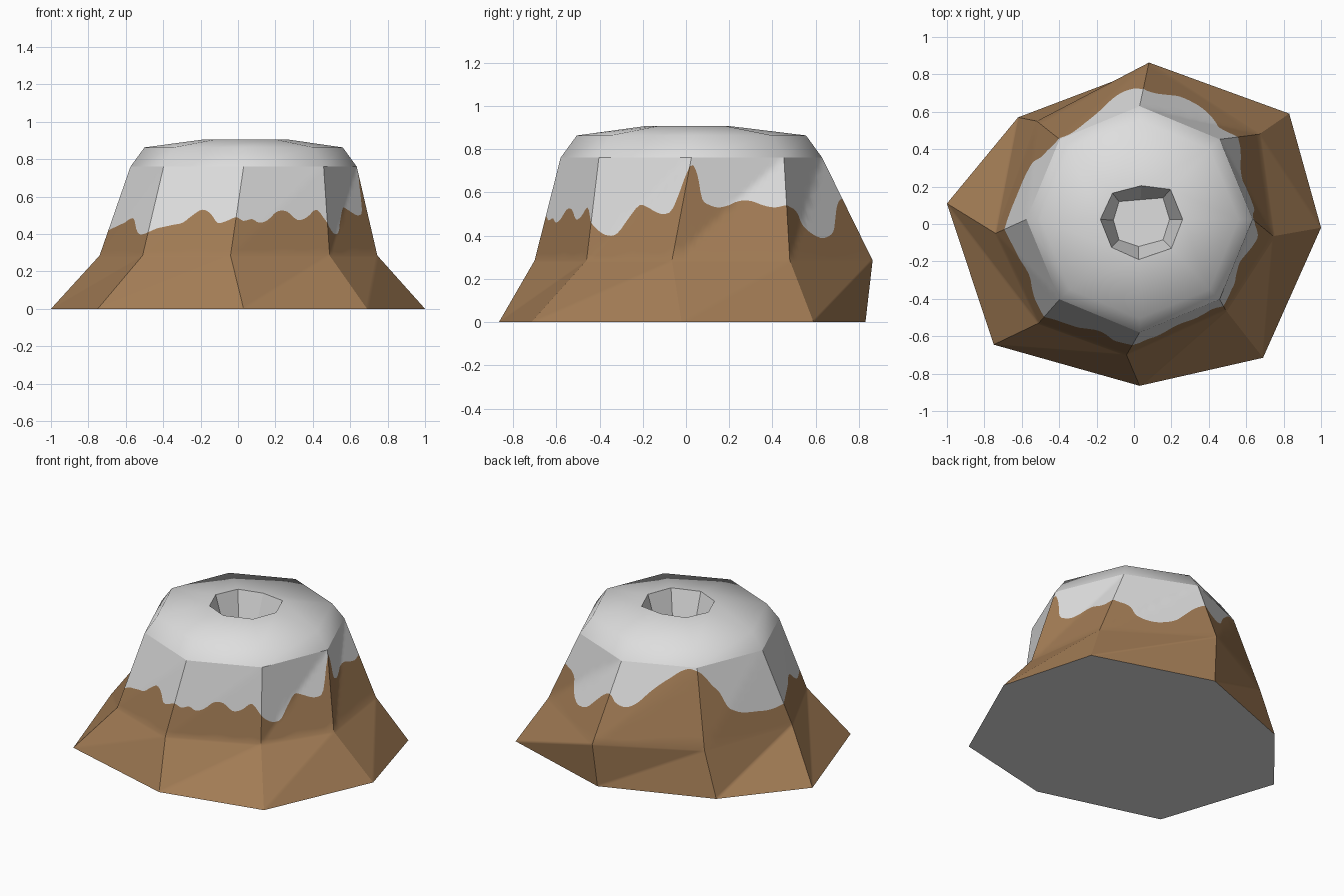
import bpy
import math

if "Cube" in bpy.data.objects:
    bpy.data.objects.remove(bpy.data.objects["Cube"])


def material(name, rgb):
    m = bpy.data.materials.new(name)
    m.diffuse_color = (*rgb, 1)
    m.use_nodes = True
    m.node_tree.nodes["Principled BSDF"].inputs["Base Color"].default_value = m.diffuse_color
    return m


rock = material("brown rock", (0.36, 0.2, 0.09))
snow = material("white snow", (0.73, 0.73, 0.73))


def make(name, verts, faces, mats, indices=None, smooth=False):
    me = bpy.data.meshes.new(name)
    me.from_pydata(verts, [], faces)
    for m in mats:
        me.materials.append(m)
    for i, p in enumerate(me.polygons):
        p.material_index = indices[i] if indices else 0
        p.use_smooth = smooth
    me.update()
    ob = bpy.data.objects.new(name, me)
    bpy.context.collection.objects.link(ob)
    return ob


CX, CY = 0.03, 0.025


def octagon(r, z):
    # starts at the left corner, runs counter-clockwise past the front
    return [(CX + r * math.cos(math.pi + k * math.pi / 4),
             CY + r * math.sin(math.pi + k * math.pi / 4), z) for k in range(8)]


def at(points, z):
    return [(x, y, z) for x, y in points]


# Irregular eight-sided rings of the slope
base = at([(-1, .11), (-.75, -.645), (.03, -.865), (.69, -.715),
           (1, -.02), (.83, .59), (.065, .83), (-.62, .57)], 0)
knee = at([(-.74, -.05), (-.51, -.53), (-.04, -.70), (.49, -.46),
           (.745, -.065), (.67, .48), (.08, .863), (-.52, .55)], .285)
shoulder = octagon(.605, .76)
brow = octagon(.53, .863)
rim = at([(-.18, .025), (-.12, -.125), (.025, -.19), (.2, -.13),
          (.26, .025), (.195, .185), (.04, .205), (-.115, .165)], .906)
floor = at([(-.11, .02), (-.08, -.085), (.025, -.12), (.155, -.085),
            (.19, .025), (.155, .14), (.035, .13), (-.08, .12)], .68)

# Height of the snow line, ten samples per side
line = [
    .42, .43, .44, .45, .46, .48, .48, .43, .40, .40,
    .41, .43, .44, .45, .46, .50, .53, .51, .46, .47,
    .49, .47, .48, .46, .475, .52, .52, .475, .49, .53,
    .46, .42, .40, .41, .48, .54, .53, .51, .50, .53,
    .72, .68, .57, .54, .53, .54, .56, .56, .54, .53,
    .54, .53, .52, .49, .42, .39, .395, .42, .48, .54,
    .57, .53, .51, .51, .54, .60, .65, .69, .73, .75,
    .74, .70, .64, .59, .50, .45, .43, .42, .41, .41]


def snow_height(u):
    i, t = int(u), u - int(u)
    a, b, c, d = (line[(i + k) % 80] for k in (-1, 0, 1, 2))
    h = b + .5 * t * (c - a + t * (2*a - 5*b + 4*c - d + t * (3*(b - c) + d - a)))
    return min(h, .755)


def fold(lo, hi, k, t, f):
    # point on a side folded along its rising diagonal
    j = (k + 1) % 8
    a, b, c, d = lo[k], lo[j], hi[j], hi[k]
    if t >= f:
        return tuple(p + t * (q - p) + f * (r - q) for p, q, r in zip(a, b, c))
    return tuple(p + f * (s - p) + t * (r - s) for p, r, s in zip(a, c, d))


# Slope: eight folded sides, brown below the snow line and white above it
SUB, ROWS = 30, 6
verts, faces, idx = [], [], []
for k in range(8):
    start = len(verts)
    for s in range(SUB + 1):
        t = s / SUB
        h = (snow_height((k + t) * 10 % 80) - .285) / (.76 - .285)
        verts += [fold(base, knee, k, t, r / SUB) for r in range(SUB)]
        verts += [fold(knee, shoulder, k, t, h * r / ROWS) for r in range(ROWS)]
        verts += [fold(knee, shoulder, k, t, h + (1 - h) * r / ROWS)
                  for r in range(ROWS + 1)]
    tall = SUB + 2 * ROWS + 1
    for s in range(SUB):
        a, b = start + s * tall, start + (s + 1) * tall
        for r in range(tall - 1):
            # cut every cell along the fold direction
            faces += [(a + r, b + r, b + r + 1), (a + r, b + r + 1, a + r + 1)]
            idx += [1 if r >= SUB + ROWS else 0] * 2
make("mountain_slope", verts, faces, [rock, snow], idx, smooth=True)

# Underside
make("underside", base, [tuple(reversed(range(8)))], [snow])


def rings(*loops):
    v = [p for l in loops for p in l]
    f = [(r * 8 + k, r * 8 + (k + 1) % 8, r * 8 + 8 + (k + 1) % 8, r * 8 + 8 + k)
         for r in range(len(loops) - 1) for k in range(8)]
    return v, f


# Smooth snow cap
v, f = rings(shoulder, brow, rim)
make("snow_cap", v, f, [snow], smooth=True)

# Crater with flat walls and floor
v, f = rings(rim, floor)
make("crater", v, f + [tuple(range(8, 16))], [snow])
